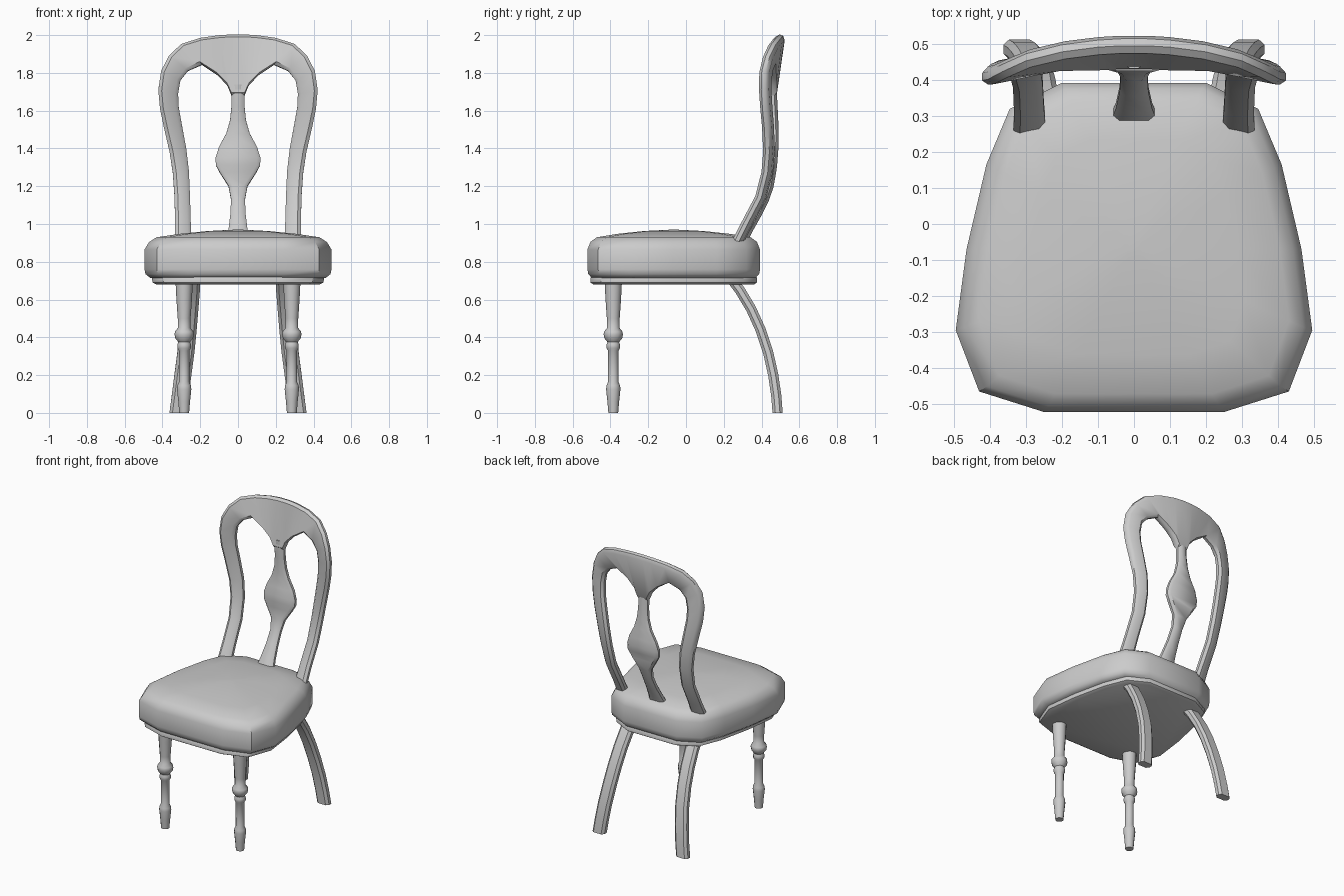
import bpy, bmesh
from math import cos, sin, pi
from mathutils import Vector

if "Cube" in bpy.data.objects:
    bpy.data.objects.remove(bpy.data.objects["Cube"])


def loft(name, rings):
    """Skin a list of equal-length point rings and cap both ends."""
    bm = bmesh.new()
    vs = [[bm.verts.new(p) for p in r] for r in rings]
    n = len(rings[0])
    for a, b in zip(vs, vs[1:]):
        for i in range(n):
            j = (i + 1) % n
            bm.faces.new((a[i], a[j], b[j], b[i]))
    bm.faces.new(vs[0])
    bm.faces.new(vs[-1])
    bmesh.ops.recalc_face_normals(bm, faces=bm.faces)
    me = bpy.data.meshes.new(name)
    bm.to_mesh(me)
    bm.free()
    ob = bpy.data.objects.new(name, me)
    bpy.context.collection.objects.link(ob)
    bpy.ops.object.select_all(action='DESELECT')
    ob.select_set(True)
    bpy.context.view_layer.objects.active = ob
    bpy.ops.object.shade_smooth_by_angle(angle=0.75)
    return ob


def interp(table, z):
    for (z0, y0), (z1, y1) in zip(table, table[1:]):
        if z <= z1:
            break
    return y0 + (y1 - y0) * (z - z0) / (z1 - z0)


# Seat: one plan outline, scaled through a stack of levels
half = [(.25, -.522), (.43, -.465), (.495, -.295), (.465, -.07),
        (.41, .165), (.345, .32), (.2, .392)]
plan = half + [(-x, y) for x, y in reversed(half)]


def level(z, sx, sy):
    return [(x * sx, -.065 + (y + .065) * sy, z) for x, y in plan]


loft("seat_cushion", [level(*l) for l in (
    (.715, .94, .95), (.735, .99, .99), (.76, 1, 1), (.865, 1, 1), (.905, .95, .965),
    (.93, .87, .89), (.948, .62, .65), (.963, .32, .34), (.97, .04, .04))])
loft("seat_rail", [level(*l) for l in (
    (.68, .87, .93), (.69, .915, .965), (.715, .92, .965), (.73, .9, .94))])

# Turned front legs: (height, radius)
turning = [(0, .026), (.06, .031), (.125, .038), (.145, .036), (.165, .027), (.33, .028),
           (.343, .036), (.36, .036), (.375, .031), (.395, .047), (.415, .051),
           (.43, .049), (.45, .033), (.5, .034), (.6, .041), (.7, .046)]
for s, side in ((-1, "left"), (1, "right")):
    loft("front_leg_" + side, [
        [(s * .285 + r * cos(a * pi / 6), -.385 + r * sin(a * pi / 6), z) for a in range(12)]
        for z, r in turning])

# Swept back legs: (x, y, z) centre line, top to floor
path = [Vector(p) for p in ((.243, .225, .73), (.247, .285, .65), (.255, .345, .55),
                            (.264, .395, .44), (.276, .435, .32), (.292, .462, .2),
                            (.306, .478, .09), (.318, .485, 0))]
octagon = [(1, .45), (.65, 1), (-.65, 1), (-1, .45), (-1, -.45), (-.65, -1), (.65, -1), (1, -.45)]
for s, side in ((-1, "left"), (1, "right")):
    rings = []
    for i, p in enumerate(path):
        t = path[min(i + 1, len(path) - 1)] - path[max(i - 1, 0)]
        n = Vector((0, -t.z, t.y)).normalized()
        if i == len(path) - 1:
            n = Vector((0, 1, 0))
        rings.append([(s * (p.x + u * .045), p.y + v * .027 * n.y, p.z + v * .027 * n.z)
                      for u, v in octagon])
    loft("back_leg_" + side, rings)

# Backrest: flat shapes in x,z bent onto a curved surface
lean = [(.85, .27), (.92, .305), (1, .345), (1.1, .405), (1.2, .44), (1.3, .46), (1.4, .468),
        (1.5, .467), (1.6, .462), (1.7, .457), (1.8, .455), (1.87, .464), (1.93, .48), (2, .505)]


def slab(a, b, d):
    """Rounded flat section running from point a to point b, d = half thickness."""
    a, b = Vector(a), Vector(b)
    e = min(.3, .018 / (b - a).length)
    ring = []
    for t, v in ((0, -.4), (0, .4), (e, 1), (1 - e, 1), (1, .4), (1, -.4), (1 - e, -1), (e, -1)):
        x, z = a.lerp(b, t)
        slope = (interp(lean, z + .04) - interp(lean, z - .04)) / .08
        n = Vector((1, -slope)).normalized() * d * v
        ring.append((x, interp(lean, z) - .27 * x * x + n.x, z + n.y))
    return ring


# Arch: outer and inner edge pairs, foot of the post to the crest
arch = [((.335, .895), (.245, .895)), ((.333, 1), (.25, 1)), ((.336, 1.14), (.254, 1.14)),
        ((.345, 1.27), (.26, 1.28)), ((.362, 1.38), (.274, 1.4)), ((.392, 1.51), (.298, 1.53)),
        ((.413, 1.61), (.314, 1.62)), ((.422, 1.71), (.317, 1.69)), ((.407, 1.81), (.305, 1.76)),
        ((.365, 1.89), (.265, 1.81)), ((.3, 1.95), (.19, 1.843)), ((.2, 1.982), (.105, 1.785)),
        ((.1, 1.996), (.055, 1.73)), ((.035, 2), (.035, 1.68))]
arch += [((-a[0], a[1]), (-b[0], b[1])) for a, b in reversed(arch)]
loft("back_arch", [slab(a, b, .026) for a, b in arch])

# Vase-shaped splat: (height, half width)
vase = [(.92, .06), (.97, .05), (1.05, .04), (1.13, .037), (1.2, .05), (1.27, .095), (1.31, .117),
        (1.35, .119), (1.41, .1), (1.48, .062), (1.55, .042), (1.62, .035), (1.69, .035), (1.74, .03)]
loft("back_splat", [slab((-w, z), (w, z), .024) for z, w in vase])
